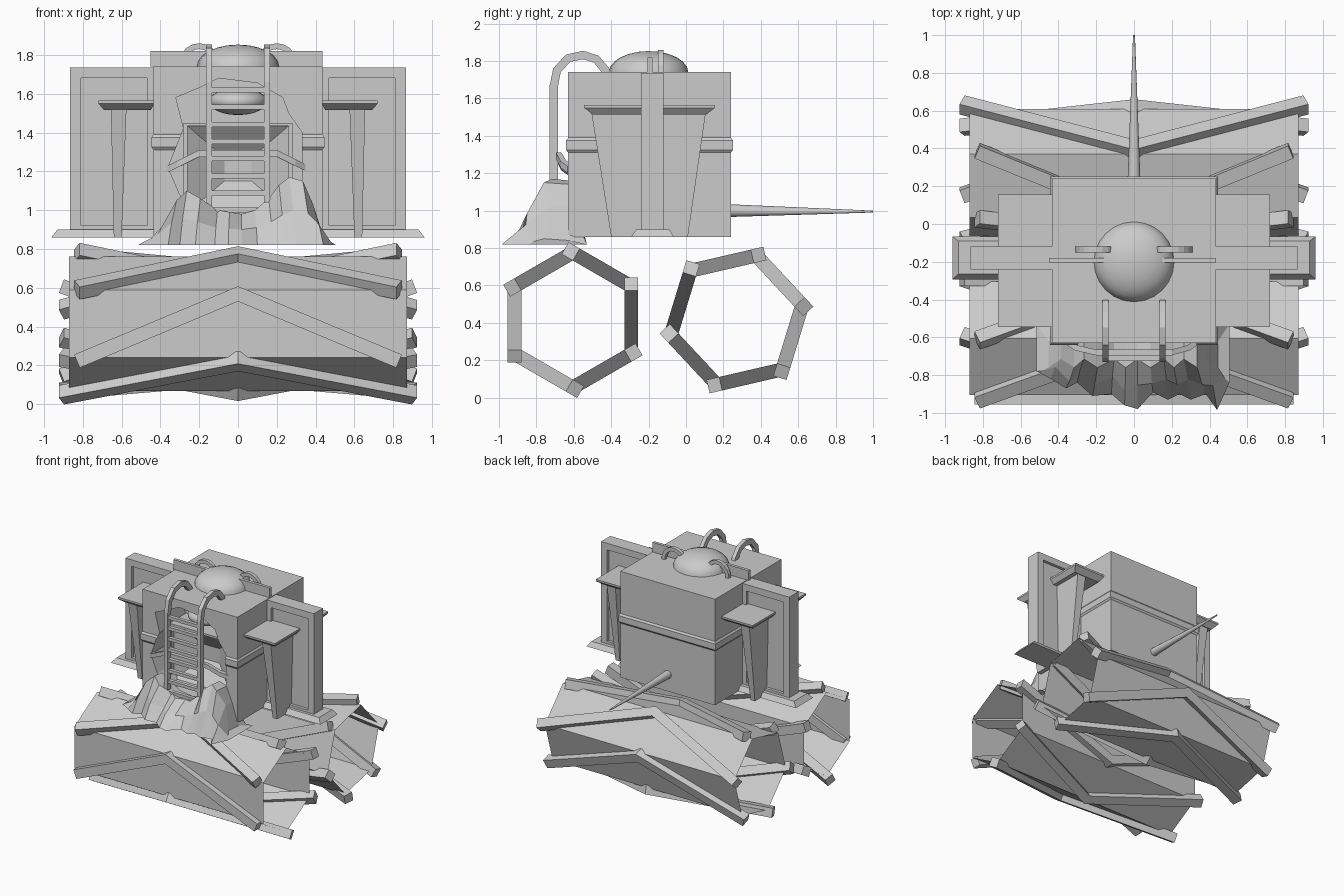
import bpy, bmesh, math
from mathutils import Vector

if "Cube" in bpy.data.objects:
    bpy.data.objects.remove(bpy.data.objects["Cube"])

grey = bpy.data.materials.new("plain grey")
grey.diffuse_color = (0.6, 0.6, 0.6, 1)
grey.use_nodes = True
grey.node_tree.nodes["Principled BSDF"].inputs["Base Color"].default_value = grey.diffuse_color


def finish(name, bm):
    bmesh.ops.recalc_face_normals(bm, faces=bm.faces)
    me = bpy.data.meshes.new(name)
    bm.to_mesh(me)
    bm.free()
    me.materials.append(grey)
    ob = bpy.data.objects.new(name, me)
    bpy.context.collection.objects.link(ob)
    return ob


def loft(name, rings, caps=True):
    """Skin between closed rings that have equal point counts."""
    bm = bmesh.new()
    vs = [[bm.verts.new(p) for p in r] for r in rings]
    n = len(vs[0])
    for a, b in zip(vs, vs[1:]):
        for i in range(n):
            j = (i + 1) % n
            bm.faces.new((a[i], a[j], b[j], b[i]))
    if caps:
        bm.faces.new(vs[0])
        bm.faces.new(vs[-1])
    return finish(name, bm)


def rect(x0, x1, y0, y1, z):
    return [(x0, y0, z), (x1, y0, z), (x1, y1, z), (x0, y1, z)]


def box(name, x0, x1, y0, y1, z0, z1):
    return loft(name, [rect(x0, x1, y0, y1, z0), rect(x0, x1, y0, y1, z1)])


def ribbon(name, path, thick, d0, d1, place):
    """Rectangular bar along a flat path; place(u, v, d) maps it to space."""
    pts = [Vector(p) for p in path]
    rings = []
    for i, p in enumerate(pts):
        t = (pts[min(i + 1, len(pts) - 1)] - pts[max(i - 1, 0)]).normalized()
        n = Vector((-t.y, t.x)) * thick / 2
        a, b = p + n, p - n
        rings.append([place(a.x, a.y, d0), place(b.x, b.y, d0),
                      place(b.x, b.y, d1), place(a.x, a.y, d1)])
    return loft(name, rings)


# Hexagonal rollers: open drum with chevron treads
def roller(name, cy, cz, phase, turn, ends):
    R, half = 0.347, 0.87
    corner = [Vector((0, cy + R * math.cos(math.radians(phase + 60 * k)),
                      cz + R * math.sin(math.radians(phase + 60 * k)))) for k in range(6)]
    loft(name + "_drum", [[(x, c.y, c.z) for c in corner] for x in (-half, half)], caps=False)
    for k in range(6):
        a, b = corner[k], corner[(k + turn) % 6]
        out = ((a + b) / 2 - Vector((0, cy, cz))).normalized()
        d = (b - a).normalized()
        start = a - d * 0.02 + out * 0.012
        apex = b - d * 0.02 + out * 0.012
        xe, w = ends[k], 0.037
        run = Vector((-xe, 0, 0)) + (apex - start)
        slope = run.normalized()
        perp = slope.cross(out).normalized()
        if perp.dot(d) < 0:
            perp = -perp
        half_ring = [(start + perp * s * w + out * r * w) + Vector((xe, 0, 0))
                     for s, r in ((-1, -1), (1, -1), (1, 1), (-1, 1))]
        mid = [apex + d * s * w * 1.06 + out * r * w
               for s, r in ((-1, -1), (1, -1), (1, 1), (-1, 1))]
        left = [Vector((-p.x, p.y, p.z)) for p in half_ring]
        loft(name + "_tread", [left, mid, half_ring])


roller("front_roller", -0.605, 0.415, 30, -1, [0.91, 0.83, 0.83, 0.83, 0.91, 0.91])
roller("rear_roller", 0.27, 0.415, 13, 1, [0.91, 0.83, 0.83, 0.91, 0.91, 0.91])

# Main cabin with a moulded band
levels = [(0.86, 0), (1.31, 0), (1.325, .011), (1.375, .011), (1.39, 0), (1.74, 0)]
cabin = loft("cabin", [rect(-.435 - e, .435 + e, -.63 - e, .24 + e, z) for z, e in levels])

# Jagged opening in the cabin front
hole = [(-.1, 1.68), (.1, 1.655), (.23, 1.58), (.26, 1.5), (.33, 1.4), (.33, 1.05), (.2, .95),
        (-.2, .95), (-.3, 1.08), (-.36, 1.22), (-.28, 1.42), (-.32, 1.58), (-.2, 1.63)]
cutter = loft("opening_cutter", [[(x, y, z) for x, z in hole] for y in (-.8, -.28)])
cutter.hide_render = True
mod = cabin.modifiers.new("opening", 'BOOLEAN')
mod.operation = 'DIFFERENCE'
mod.object = cutter
bpy.context.view_layer.objects.active = cabin
bpy.ops.object.modifier_apply(modifier="opening")
bpy.data.objects.remove(cutter)


def in_xz(y):
    return [(-.28, y, .97), (.28, y, .97), (.28, y, 1.45), (-.28, y, 1.45)]


# Inner door with a funnel-shaped recess, and a lamp above it
def shrink(ring, f, y):
    return [(x * f, y, 1.21 + (z - 1.21) * f) for x, _, z in ring]


loft("inner_door", [in_xz(-.27), in_xz(-.5), shrink(in_xz(0), .93, -.5),
                    shrink(in_xz(0), .93, -.47), shrink(in_xz(0), .25, -.34)])


def dome(name, center, r, h, cut):
    bm = bmesh.new()
    bmesh.ops.create_uvsphere(bm, u_segments=24, v_segments=12, radius=1)
    if cut:
        bmesh.ops.delete(bm, geom=[v for v in bm.verts if v.co.z < -.01], context='VERTS')
    for v in bm.verts:
        v.co = Vector((v.co.x * r, v.co.y * r, v.co.z * h)) + Vector(center)
    for f in bm.faces:
        f.smooth = True
    return finish(name, bm)


dome("inner_lamp", (0, -.4, 1.56), .15, .07, False)

# Roof dome, cross rail and half-ring handles
dome("roof_dome", (0, -.2, 1.74), .212, .113, True)
box("roof_rail", -.45, .435, -.205, -.18, 1.74, 1.82)
for s in (-1, 1):
    arc = [(s * .2 + .095 * math.cos(a), 1.74 + .105 * math.sin(a))
           for a in (math.pi * i / 10 for i in range(11))]
    ribbon("roof_handle", arc, .03, -.15, -.12, lambda u, v, d: (u, d, v))

# Side wings: framed panel, plinth, shelf and tapered pillar
for s in (-1, 1):
    def side(name, rings):
        return loft(name, [[(s * x, y, z) for x, y, z in r] for r in rings])

    def face(x0, x1, z0, z1, y):
        return [(x0, y, z0), (x1, y, z0), (x1, y, z1), (x0, y, z1)]

    side("wing_panel", [face(.47, .81, .92, 1.68, -.215), face(.47, .81, .92, 1.68, -.24),
                        face(.42, .865, .86, 1.735, -.24), face(.42, .865, .86, 1.735, -.12),
                        face(.47, .81, .92, 1.68, -.12), face(.47, .81, .92, 1.68, -.145)])
    side("wing_plinth", [rect(.43, .962, -.293, -.065, .86), rect(.43, .93, -.265, -.09, .9)])
    side("wing_shelf", [rect(.45, .69, -.5, .11, 1.515), rect(.43, .72, -.545, .155, 1.55),
                        rect(.43, .72, -.545, .155, 1.565)])
    side("wing_pillar", [rect(.60, .64, -.40, .01, .86), rect(.575, .655, -.505, .105, 1.52)])

# Hooked ladder
hook = [(-.708, 1.0), (-.708, 1.66), (-.69, 1.75), (-.63, 1.815), (-.55, 1.832),
        (-.48, 1.81), (-.43, 1.75), (-.42, 1.72)]
for x in (-.15, .15):
    ribbon("ladder_rail", hook, .045, x - .016, x + .016, lambda u, v, d: (d, u, v))
for i in range(8):
    z = 1.0 + .0885 * i
    box("ladder_rung", -.14, .14, -.725, -.695, z - .013, z + .013)

# Bent guard rail around the opening
guard = [(-.36, -.62), (-.31, -.655), (-.2, -.68), (.2, -.68), (.29, -.655), (.34, -.62)]
ribbon("guard_rail", guard, .03, 1.25, 1.285,
       lambda u, v, d: (u, v, d + .025 - .5 * max(0, abs(u) - .2)))

# Rock mound under the ladder
xs = [-.515, -.44, -.36, -.3, -.22, -.12, -.05, .02, .1, .18, .24, .3, .38, .44, .505]
top = [.85, .92, 1.05, 1.1, 1.06, 1.0, .99, .98, 1.0, 1.06, 1.13, 1.17, 1.15, 1.03, .85]
foot = [-.78, -.82, -.87, -.84, -.91, -.9, -.96, -.98, -.89, -.93, -.9, -.93, -.9, -.985, -.84]
rock = []
for i, (x, h, y) in enumerate(zip(xs, top, foot)):
    jog = .025 if i % 2 else -.02
    rock.append([(x, y, .82), (x * .95, y * .6 - .29 + jog, .82 + (h - .82) * .5),
                 (x * .88, -.74 + jog, h), (x * .88, -.62, h - .01), (x, -.53, .82)])
loft("rock_mound", rock)

# Rear spike
spike = [[(r * math.cos(a), y, z + r * math.sin(a)) for a in (math.tau * i / 12 for i in range(12))]
         for y, z, r in ((.23, 1.0, .034), (1.0, .995, .005))]
spike_ob = loft("rear_spike", spike)
for p in spike_ob.data.polygons:
    p.use_smooth = len(p.vertices) == 4
